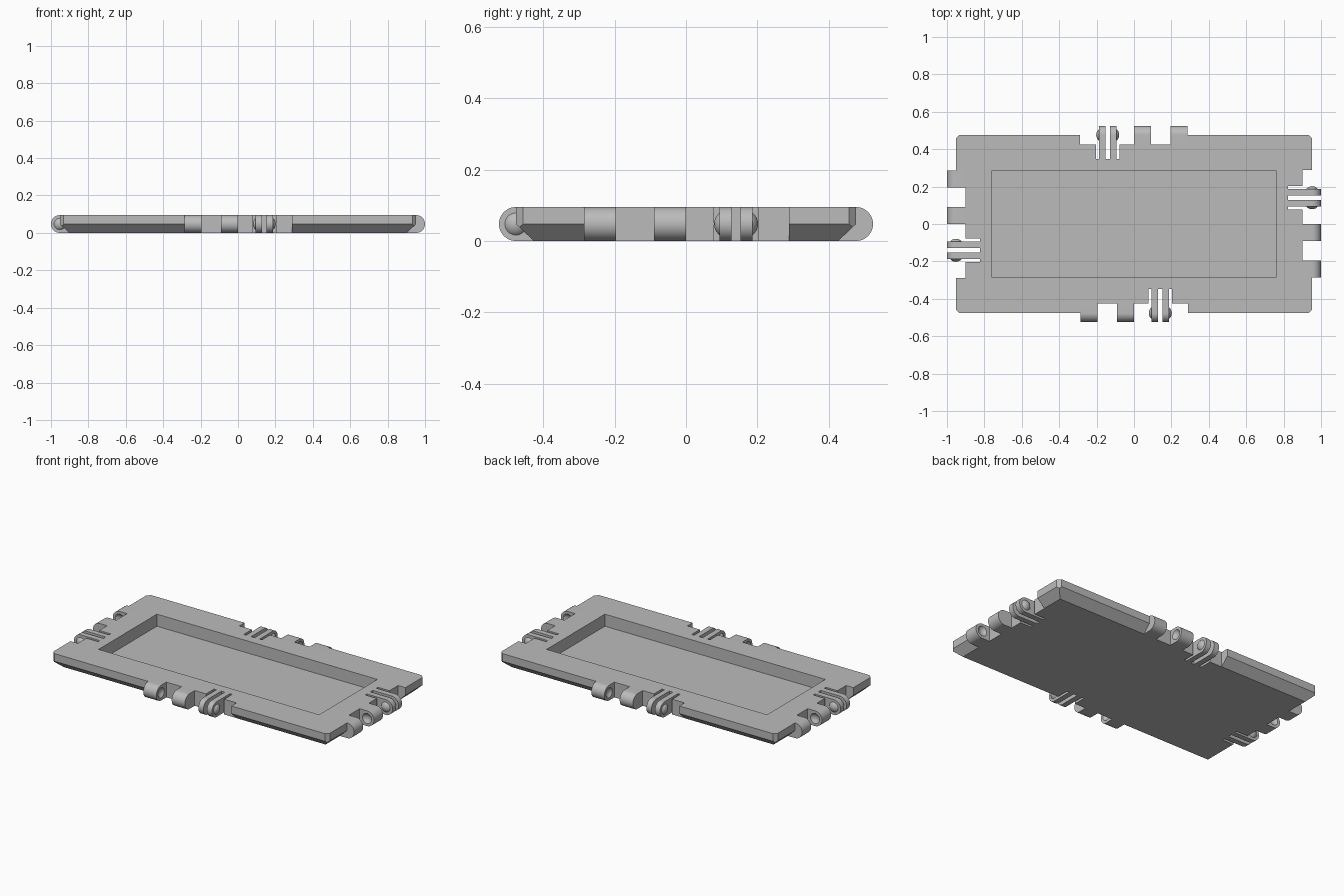
import bpy, bmesh
from math import radians, sin, cos, pi
from mathutils import Matrix, Vector

cube = bpy.data.objects.get("Cube")
if cube:
    bpy.data.objects.remove(cube, do_unlink=True)

HX, HY, H = 0.9525, 0.4765, 0.095      # panel half sizes and thickness
R = H / 2                              # hinge barrel radius
NOTCH, SLOT = 0.0505, 0.13             # depths measured in from the edge
FINGERS = [(0.094, 0.128), (0.152, 0.187)]
KNUCKLES = [(-0.286, -0.196), (-0.09, 0.0)]
DOME_R, DOME_H = 0.031, 0.015          # snap dome base radius and height

grey = bpy.data.materials.new("plain grey")
grey.use_nodes = True
colour = (0.5, 0.5, 0.5, 1)
grey.diffuse_color = colour
grey.node_tree.nodes["Principled BSDF"].inputs["Base Color"].default_value = colour
parts = []


def make(name, bm, matrix=Matrix(), keep=True):
    bmesh.ops.transform(bm, matrix=matrix, verts=bm.verts)
    bmesh.ops.recalc_face_normals(bm, faces=bm.faces)
    mesh = bpy.data.meshes.new(name)
    bm.to_mesh(mesh)
    bm.free()
    mesh.materials.append(grey)
    obj = bpy.data.objects.new(name, mesh)
    bpy.context.collection.objects.link(obj)
    if keep:
        parts.append(obj)
    return obj


def prism(points, direction):
    bm = bmesh.new()
    face = bm.faces.new([bm.verts.new(p) for p in points])
    out = bmesh.ops.extrude_face_region(bm, geom=[face])["geom"]
    verts = [g for g in out if isinstance(g, bmesh.types.BMVert)]
    bmesh.ops.translate(bm, verts=verts, vec=direction)
    return bm


def rect(hx, hy, z):
    return [(-hx, -hy, z), (hx, -hy, z), (hx, hy, z), (-hx, hy, z)]


def cut(obj, cutter):
    mod = obj.modifiers.new("cut", 'BOOLEAN')
    mod.operation = 'DIFFERENCE'
    mod.solver = 'EXACT'
    mod.object = cutter
    bpy.context.view_layer.objects.active = obj
    bpy.ops.object.modifier_apply(modifier=mod.name)
    bpy.data.objects.remove(cutter, do_unlink=True)


def ball(x):
    # Sphere whose cap has the snap dome's base radius and height
    radius = (DOME_R ** 2 + DOME_H ** 2) / (2 * DOME_H)
    bm = bmesh.new()
    place = Matrix.Translation((x, 0, R)) @ Matrix.Rotation(pi / 2, 4, 'Y')
    bmesh.ops.create_uvsphere(bm, u_segments=32, v_segments=24,
                              radius=radius, matrix=place)
    return bm, radius - DOME_H


def barrel(x0, x1):
    # Block with a half-round outer end
    arc = [(x0, -R * sin(pi * i / 24), R + R * cos(pi * i / 24)) for i in range(25)]
    return prism([(x0, NOTCH, 0), (x0, NOTCH, H)] + arc, (x1 - x0, 0, 0))


# Panel with chamfered underside
bm = bmesh.new()
rings = [[bm.verts.new(p) for p in rect(HX - i, HY - i, z)]
         for i, z in ((0.05, 0), (0, R), (0, H))]
bm.faces.new(rings[0])
bm.faces.new(rings[2])
for low, high in zip(rings, rings[1:]):
    for i in range(4):
        j = (i + 1) % 4
        bm.faces.new((low[i], low[j], high[j], high[i]))

# Clipped vertical corners
for sx in (-1, 1):
    for sy in (-1, 1):
        res = bmesh.ops.bisect_plane(
            bm, geom=bm.verts[:] + bm.edges[:] + bm.faces[:],
            plane_co=(sx * HX, sy * (HY - 0.02), 0), plane_no=(sx, sy, 0),
            clear_outer=True)
        edges = [g for g in res["geom_cut"] if isinstance(g, bmesh.types.BMEdge)]
        bmesh.ops.edgeloop_fill(bm, edges=edges)
panel = make("panel", bm)

# Tray recess
cut(panel, make("recess_cutter", prism(rect(0.76, 0.287, 0.02), (0, 0, 0.2)), keep=False))

# Hinge set on every side, turned a quarter each time
for n, side in enumerate(("front", "left", "back", "right")):
    edge = HX if n % 2 else HY
    frame = Matrix.Rotation(n * pi / 2, 4, 'Z') @ Matrix.Translation((0, -edge, 0))

    # Notch with three deep slots between and beside the fingers
    comb = [(-0.286, -0.1), (-0.286, NOTCH)]
    for a, b in ((0.078, 0.094), (0.128, 0.152), (0.187, 0.203)):
        comb += [(a, NOTCH), (a, SLOT), (b, SLOT), (b, NOTCH)]
    comb += [(0.288, NOTCH), (0.288, -0.1)]
    shape = prism([(x, y, -0.1) for x, y in comb], (0, 0, 0.3))
    cut(panel, make("notch_cutter", shape, frame, keep=False))

    # Knuckles with dimples facing the gap between them
    for i, (x0, x1) in enumerate(KNUCKLES):
        knuckle = make(f"{side}_knuckle_{i + 1}", barrel(x0, x1), frame)
        sphere, offset = ball(0)
        shift = x1 + offset if i == 0 else x0 - offset
        cut(knuckle, make("dimple_cutter", sphere,
                          frame @ Matrix.Translation((shift, 0, 0)), keep=False))

    # Spring fingers with snap domes on their outer faces
    for i, (x0, x1) in enumerate(FINGERS):
        make(f"{side}_finger_{i + 1}", barrel(x0, x1), frame)
        s, x = (-1, x0) if i == 0 else (1, x1)
        sphere, offset = ball(0)
        bmesh.ops.translate(sphere, verts=sphere.verts, vec=(x - s * offset, 0, 0))
        bmesh.ops.bisect_plane(
            sphere, geom=sphere.verts[:] + sphere.edges[:] + sphere.faces[:],
            plane_co=(x, 0, 0), plane_no=(s, 0, 0), clear_inner=True)
        make(f"{side}_snap_dome_{i + 1}", sphere, frame)

# Smooth shading with sharp edges kept
bpy.ops.object.select_all(action='DESELECT')
for obj in parts:
    obj.select_set(True)
bpy.context.view_layer.objects.active = panel
bpy.ops.object.shade_smooth_by_angle(angle=radians(25))
